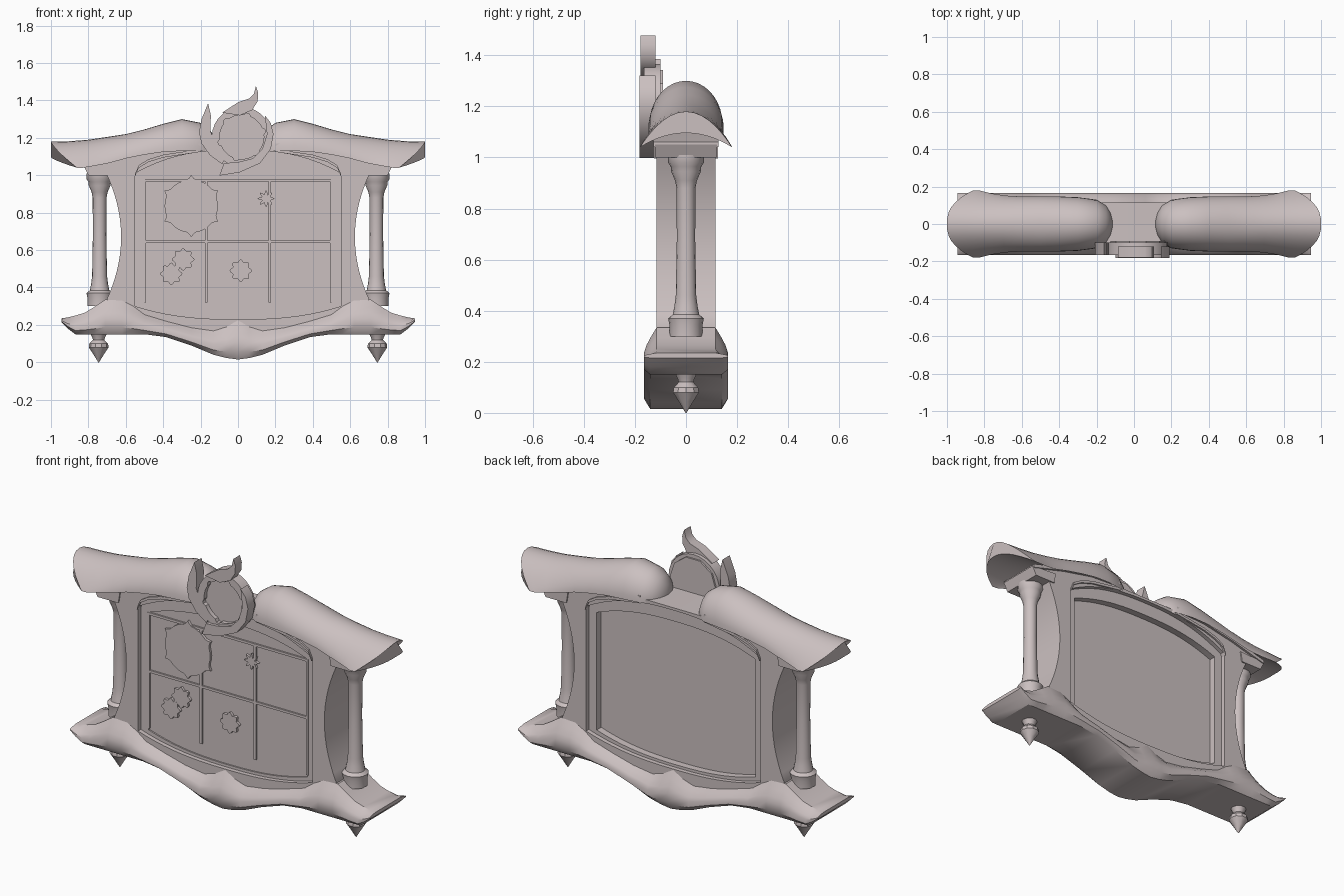
import bpy, bmesh
from math import sin, cos, pi, radians

if "Cube" in bpy.data.objects:
    bpy.data.objects.remove(bpy.data.objects["Cube"])

CLAY = (0.60, 0.53, 0.53, 1)
mat = bpy.data.materials.new("pale rose stone")
mat.use_nodes = True
mat.diffuse_color = CLAY
mat.node_tree.nodes["Principled BSDF"].inputs["Base Color"].default_value = CLAY


def finish(name, bm, mirror=False, smooth=True):
    bmesh.ops.recalc_face_normals(bm, faces=bm.faces[:])
    me = bpy.data.meshes.new(name)
    bm.to_mesh(me)
    bm.free()
    me.materials.append(mat)
    ob = bpy.data.objects.new(name, me)
    bpy.context.collection.objects.link(ob)
    if smooth:
        bpy.ops.object.select_all(action='DESELECT')
        ob.select_set(True)
        bpy.context.view_layer.objects.active = ob
        bpy.ops.object.shade_smooth_by_angle(angle=radians(35))
    if mirror:
        ob.modifiers.new("Mirror", 'MIRROR').use_mirror_merge = False
    return ob


def loft(name, rings, mirror=False):
    """Skin closed rings of equal length and cap both ends."""
    bm = bmesh.new()
    vs = [[bm.verts.new(p) for p in ring] for ring in rings]
    n = len(rings[0])
    for a, b in zip(vs, vs[1:]):
        for i in range(n):
            j = (i + 1) % n
            bm.faces.new((a[i], a[j], b[j], b[i]))
    bm.faces.new(vs[0])
    bm.faces.new(vs[-1])
    return finish(name, bm, mirror)


def lathe(name, x, profile, sides=16):
    rings = [[(x + r * cos(2 * pi * i / sides), r * sin(2 * pi * i / sides), z)
              for i in range(sides)] for r, z in profile]
    return loft(name, rings, True)


def plate(name, outline, y0, y1, hole=None, mirror=False):
    """Extrude an (x, z) outline, optionally with a hole, from y0 to y1."""
    bm = bmesh.new()
    for pts in filter(None, (outline, hole)):
        vs = [bm.verts.new((x, y0, z)) for x, z in pts]
        for i in range(len(vs)):
            bm.edges.new((vs[i - 1], vs[i]))
    bmesh.ops.triangle_fill(bm, use_beauty=True, edges=bm.edges[:])
    ext = bmesh.ops.extrude_face_region(bm, geom=bm.faces[:])
    for v in ext["geom"]:
        if isinstance(v, bmesh.types.BMVert):
            v.co.y = y1
    bmesh.ops.dissolve_limit(bm, angle_limit=0.01, verts=bm.verts[:], edges=bm.edges[:])
    return finish(name, bm, mirror)


def box(name, x0, x1, y0, y1, z0, z1):
    return plate(name, [(x0, z0), (x1, z0), (x1, z1), (x0, z1)], y0, y1)


def radial(cx, cz, radius, n):
    return [(cx + radius(a) * cos(a), cz + radius(a) * sin(a))
            for a in (2 * pi * i / n for i in range(n))]


def both_sides(half):
    """Complete an outline given from the bottom centre to the top centre."""
    return half + [(-x, z) for x, z in reversed(half) if x > 0]


def arched(w, low, low_side, high_side, high, n=10):
    """Panel outline with bowed top and bottom edges."""
    steps = [i / n for i in range(n + 1)]
    bottom = [(w * t, low + (low_side - low) * t ** 2.5) for t in steps]
    top = [(w * t, high - (high - high_side) * t ** 2.5) for t in reversed(steps)]
    return both_sides(bottom + top)


# Main frame with waisted sides, stepped liner and back panel
waist = [(0.625 + 0.075 * ((z - 0.67) / 0.33) ** 2, z)
         for z in (0.34 + 0.66 * i / 14 for i in range(15))]
body = both_sides([(0, 0.1), (0.5, 0.19), (0.68, 0.24)] + waist +
                  [(0.8, 1.005), (0.82, 1.045), (0.6, 1.12), (0.4, 1.15), (0, 1.15)])
opening = arched(0.55, 0.23, 0.30, 1.01, 1.135)
inner = arched(0.50, 0.245, 0.31, 0.98, 1.06)
plate("frame", body, -0.115, 0.115, opening)
plate("frame_liner", opening, -0.09, 0.09, inner)
plate("panel", inner, -0.082, 0.05)

# Mouldings under the roof and around the arch
plate("cornice", [(0.82, 1.04), (0.6, 1.10), (0.4, 1.14), (0.2, 1.15),
                  (0.2, 1.17), (0.4, 1.16), (0.6, 1.12), (0.82, 1.06)],
      -0.128, 0.128, mirror=True)
arch = [(0.55, 1.01), (0.53, 1.055), (0.48, 1.085), (0.4, 1.11), (0.2, 1.14)]
plate("arch_moulding", arch + [(x, z - 0.015) for x, z in reversed(arch)],
      -0.125, 0.125, mirror=True)

# Bowed base with flared ends
half = [(0, 0.015, 0.225), (0.06, 0.023, 0.19), (0.13, 0.04, 0.168), (0.25, 0.09, 0.185),
        (0.385, 0.135, 0.22), (0.5, 0.15, 0.255), (0.56, 0.15, 0.30), (0.62, 0.15, 0.33),
        (0.71, 0.15, 0.335), (0.77, 0.15, 0.295), (0.82, 0.15, 0.265), (0.87, 0.15, 0.25),
        (0.91, 0.18, 0.24), (0.945, 0.215, 0.235)]
section = [(0.115, 1), (0.135, 0.82), (0.155, 0.62), (0.165, 0.45), (0.165, 0.2), (0.14, 0)]
section += [(-y, h) for y, h in reversed(section)]
stations = [(-x, b, t) for x, b, t in reversed(half[1:])] + half
loft("base", [[(x, y, b + (t - b) * h) for y, h in section] for x, b, t in stations])

# Turned side columns and drop finials
lathe("column", 0.74, [(0.065, 0.30), (0.065, 0.345), (0.07, 0.37), (0.052, 0.385),
                       (0.045, 0.42), (0.04, 0.46), (0.036, 0.68), (0.037, 0.88),
                       (0.043, 0.91), (0.058, 0.945), (0.06, 0.965), (0.07, 0.98), (0.07, 1.01)])
lathe("finial", 0.745, [(0.002, 0), (0.03, 0.045), (0.053, 0.08), (0.05, 0.1),
                        (0.03, 0.12), (0.035, 0.135), (0.045, 0.155)], 10)
plate("capital", [(0.67, 1.0), (0.80, 1.0), (0.825, 1.05), (0.66, 1.06)],
      -0.122, 0.122, mirror=True)


# Sweeping roof halves: x, crest, eave, half width, end slant, flare
def roof_ring(x, crest, eave, w, slant, flare, n=18):
    def point(a, lift):
        h = max(sin(a), 0) ** flare
        return (x - slant * (1 - h) ** 1.3, w * cos(a), eave + (crest - eave) * h * lift)
    return ([point(pi * i / n, 1) for i in range(n + 1)] +
            [point(pi * i / n, 0.4) for i in range(n - 1, 0, -1)])


roof = [(0.115, 1.16, 1.13, 0.02, 0, 1), (0.125, 1.20, 1.13, 0.06, 0, 1),
        (0.15, 1.245, 1.13, 0.10, 0, 1), (0.20, 1.28, 1.13, 0.13, 0, 1),
        (0.30, 1.30, 1.13, 0.143, 0, 1), (0.40, 1.275, 1.125, 0.147, 0, 1.1),
        (0.50, 1.245, 1.11, 0.147, 0, 1.1), (0.60, 1.22, 1.09, 0.147, 0, 1.2),
        (0.70, 1.205, 1.065, 0.152, 0.01, 1.4), (0.80, 1.19, 1.05, 0.165, 0.03, 1.6),
        (0.90, 1.182, 1.04, 0.18, 0.07, 1.8), (1.0, 1.18, 1.04, 0.18, 0.14, 2)]
loft("roof", [roof_ring(*r) for r in roof], True)

# Crest medallion with three curling leaves
CX, CZ = 0.02, 1.205
notched = radial(CX, CZ, lambda a: 0.13 if sin(6 * a) > 0.6 else 0.118, 60)
plate("crest_ring", radial(CX, CZ, lambda a: 0.16, 28), -0.165, -0.10, notched)
plate("crest_disc", radial(CX, CZ, lambda a: 0.145, 10), -0.14, -0.09)
plate("top_leaf", [(-0.085, 1.335), (0, 1.39), (0.06, 1.41), (0.085, 1.435), (0.096, 1.478),
                   (0.108, 1.44), (0.105, 1.395), (0.075, 1.348), (0.01, 1.32)], -0.178, -0.12)
plate("side_leaf", [(-0.16, 1.385), (-0.195, 1.30), (-0.208, 1.23), (-0.195, 1.17),
                    (-0.15, 1.107), (-0.085, 1.06), (-0.07, 1.09), (-0.12, 1.16),
                    (-0.148, 1.24), (-0.145, 1.32)], -0.165, -0.10)
plate("lower_leaf", [(-0.1, 0.998), (0.01, 1.016), (0.118, 1.064), (0.175, 1.14),
                     (0.19, 1.22), (0.175, 1.28), (0.144, 1.32), (0.155, 1.22),
                     (0.13, 1.14), (0.08, 1.09), (0, 1.07), (-0.075, 1.065)], -0.182, -0.12)

# Window bars on the panel
for i, x in enumerate((-0.5, -0.17, 0.17, 0.5)):
    box(f"upright_bar_{i + 1}", x - 0.007, x + 0.007, -0.092, -0.08, 0.32, 0.98)
for i, z in enumerate((0.645, 0.973)):
    box(f"cross_bar_{i + 1}", -0.5, 0.5, -0.091, -0.08, z - 0.007, z + 0.007)

# Raised badges on the panel
plate("large_badge", radial(-0.25, 0.835, lambda a: 0.142 + 0.024 * max(0, -cos(6 * a)) ** 8, 72),
      -0.097, -0.08)
plate("star_badge", radial(0.15, 0.875, lambda a: 0.034 + 0.012 * cos(8 * a), 32), -0.096, -0.08)
for i, (x, z) in enumerate(((-0.293, 0.55), (-0.357, 0.473), (0.015, 0.49))):
    plate(f"gear_badge_{i + 1}", radial(x, z, lambda a: 0.053 + 0.007 * cos(8 * a), 48),
          -0.096 - 0.001 * i, -0.08)
